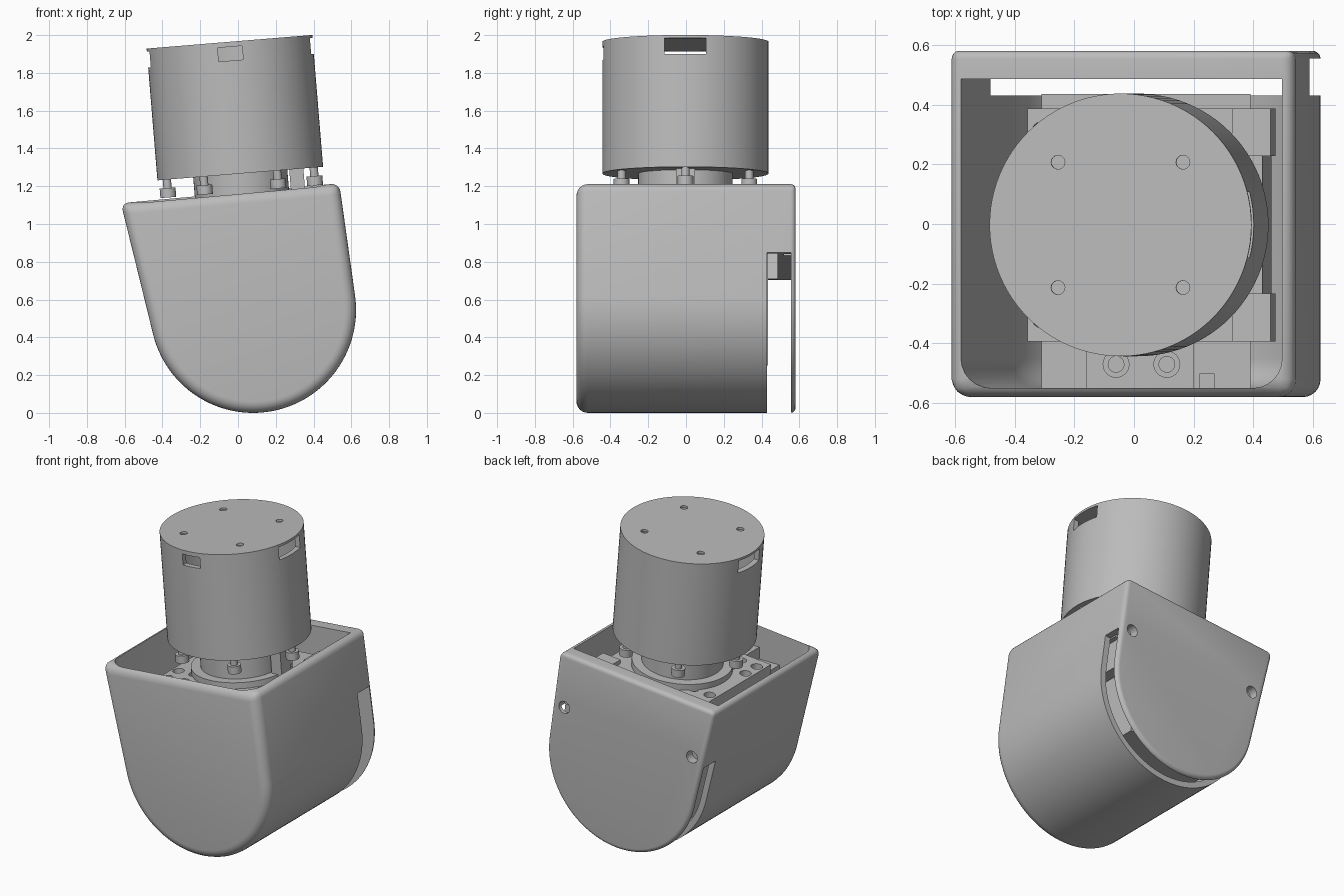
import bpy, bmesh
from math import sin, cos, radians, pi
from mathutils import Matrix, Vector

if "Cube" in bpy.data.objects:
    bpy.data.objects.remove(bpy.data.objects["Cube"])

grey = bpy.data.materials.new("plain_grey")
grey.use_nodes = True
GREY = (0.5, 0.5, 0.5, 1)
grey.diffuse_color = GREY
grey.node_tree.nodes["Principled BSDF"].inputs["Base Color"].default_value = GREY

# Head frame: origin at the centre of the drum's underside, leaning to -x
HEAD = Matrix.Translation((0.012, -0.003, 1.267)) @ Matrix.Rotation(radians(-4.7), 4, 'Y')
WORLD = Matrix.Identity(4)


def finish(name, bm, frame):
    bmesh.ops.recalc_face_normals(bm, faces=bm.faces)
    bm.transform(frame)
    me = bpy.data.meshes.new(name)
    bm.to_mesh(me)
    bm.free()
    me.materials.append(grey)
    ob = bpy.data.objects.new(name, me)
    bpy.context.collection.objects.link(ob)
    return ob


def activate(ob):
    bpy.ops.object.select_all(action='DESELECT')
    ob.select_set(True)
    bpy.context.view_layer.objects.active = ob


def box(name, lo, hi, frame=HEAD):
    lo, hi = Vector(lo), Vector(hi)
    bm = bmesh.new()
    bmesh.ops.create_cube(bm, size=1)
    bmesh.ops.scale(bm, vec=hi - lo, verts=bm.verts)
    bmesh.ops.translate(bm, vec=(lo + hi) / 2, verts=bm.verts)
    return finish(name, bm, frame)


def rod(name, x, y, z0, z1, r, sides=24, frame=HEAD):
    bm = bmesh.new()
    bmesh.ops.create_cone(bm, cap_ends=True, segments=sides, radius1=r, radius2=r,
                          depth=z1 - z0, matrix=Matrix.Translation((x, y, (z0 + z1) / 2)))
    return finish(name, bm, frame)


def apply_mod(ob, mod):
    activate(ob)
    bpy.ops.object.modifier_apply(modifier=mod.name)


def cut(ob, *cutters):
    for c in cutters:
        mod = ob.modifiers.new("cut", 'BOOLEAN')
        mod.object, mod.operation, mod.solver = c, 'DIFFERENCE', 'EXACT'
        apply_mod(ob, mod)
        bpy.data.objects.remove(c)


def smooth(*obs):
    for ob in obs:
        activate(ob)
        bpy.ops.object.shade_smooth_by_angle(angle=radians(30))


def shield(name, y0, y1, inset, left, right, front, back, top, width):
    """Round-bottomed block along y; front, back and top are bevel weights."""
    r, n = 0.545 - inset, 56
    a0, a1 = radians(8), radians(-166.2)
    arc = [a0 + (a1 - a0) * i / n for i in range(n + 1)]
    pts = [(0.08 + r * cos(a), 0.545 + r * sin(a)) for a in arc]
    pts.insert(0, (pts[0][0] - right * sin(a0), pts[0][1] + right * cos(a0)))
    lean = radians(13.8)
    pts.append((pts[-1][0] - left * sin(lean), pts[-1][1] + left * cos(lean)))
    bm = bmesh.new()
    face = bm.faces.new([bm.verts.new((x, y0, z)) for x, z in pts])
    ext = bmesh.ops.extrude_face_region(bm, geom=[face], use_keep_orig=True)
    moved = [v for v in ext["geom"] if isinstance(v, bmesh.types.BMVert)]
    bmesh.ops.translate(bm, vec=(0, y1 - y0, 0), verts=moved)
    layer = bm.edges.layers.float.new("bevel_weight_edge")
    for e in bm.edges:
        a, b = (v.co for v in e.verts)
        if abs(a.y - b.y) < 1e-4:
            e[layer] = front if a.y < (y0 + y1) / 2 else back
        elif min(a.z, b.z) > 1:
            e[layer] = top
    ob = finish(name, bm, WORLD)
    mod = ob.modifiers.new("round", 'BEVEL')
    mod.limit_method, mod.width, mod.segments = 'WEIGHT', width, 6
    apply_mod(ob, mod)
    return ob


# Housing: open-topped shell, slot behind the lower half, two rear screw holes
housing = shield("housing", -0.58, 0.58, 0, 0.716, 0.6, 1, 0.45, 0.7, 0.06)
cut(housing, shield("cavity", -0.55, 0.485, 0.04, 1, 0.9, 1, 0, 0, 0.1))
slope = Matrix.Translation((0.02, 0, 0.775)) @ Matrix.Rotation(radians(-7.4), 4, 'Y')
cut(housing, box("slot", (-1, 0.43, -1.2), (1, 0.555, 0), slope))
for x, z in ((0.5, 0.85), (-0.45, 0.77)):
    back = Matrix.Translation((x, 0.58, z)) @ Matrix.Rotation(pi / 2, 4, 'X')
    cut(housing, rod("screw_hole", 0, 0, -0.1, 0.06, 0.04, frame=back))

# Drum: hollow can with lid holes and three windows under the lid
drum = rod("drum", 0, 0, 0, 0.70, 0.44, 96)
cut(drum, rod("drum_cavity", 0, 0, 0.03, 0.685, 0.405, 64))
cut(drum, box("side_windows", (-0.6, -0.11, 0.6), (0.6, 0.11, 0.684)),
    box("front_window", (-0.065, -0.6, 0.6), (0.065, -0.3, 0.673)))
for x in (-0.21, 0.21):
    for y in (-0.21, 0.21):
        cut(drum, rod("lid_hole", x, y, 0.6, 0.8, 0.023))

# Neck and output collar joining the drum to the actuator
neck = rod("neck", 0, 0, -0.3, 0.01, 0.25, 64)
collar = rod("collar", 0, 0, -0.27, -0.2, 0.31, 64)
key_post = box("key_post", (0.26, -0.05, -0.3), (0.335, 0.05, 0.005))

# Six cap screws under the drum
for i in range(6):
    a = i * pi / 3
    x, y = 0.39 * cos(a), 0.39 * sin(a)
    smooth(rod("screw_shank", x, y, -0.06, 0.01, 0.022, 16),
           rod("screw_head", x, y, -0.095, -0.045, 0.042))

# Actuator inside the housing, with a deck pierced by hole clusters
deck = box("actuator_deck", (-0.39, -0.39, -0.6), (0.4, 0.39, -0.24))
for sy in (-1, 1):
    for dx in (-0.06, 0.06):
        for dy in (-0.06, 0.06):
            cut(deck, rod("deck_hole", -0.28 + dx, sy * 0.25 + dy, -0.34, -0.1, 0.036))
    box("deck_ear", (0.3, sy * 0.31 - 0.08, -0.4), (0.43, sy * 0.31 + 0.08, -0.21))
body = box("actuator_body", (-0.31, -0.55, 0.25), (0.39, 0.435, 0.92), WORLD)

# Front bracket with two bolts
box("front_bracket", (-0.16, -0.55, 0.85), (0.2, -0.38, 1.0), WORLD)
for x in (-0.06, 0.11):
    washer = rod("washer", x, -0.47, 0.99, 1.015, 0.045, frame=WORLD)
    bolt = rod("bolt", x, -0.47, 1.0, 1.05, 0.028, frame=WORLD)
    smooth(washer, bolt)
box("bracket_tab", (0.22, -0.55, 0.85), (0.27, -0.5, 1.02), WORLD)

smooth(housing, drum, neck, collar, deck)
